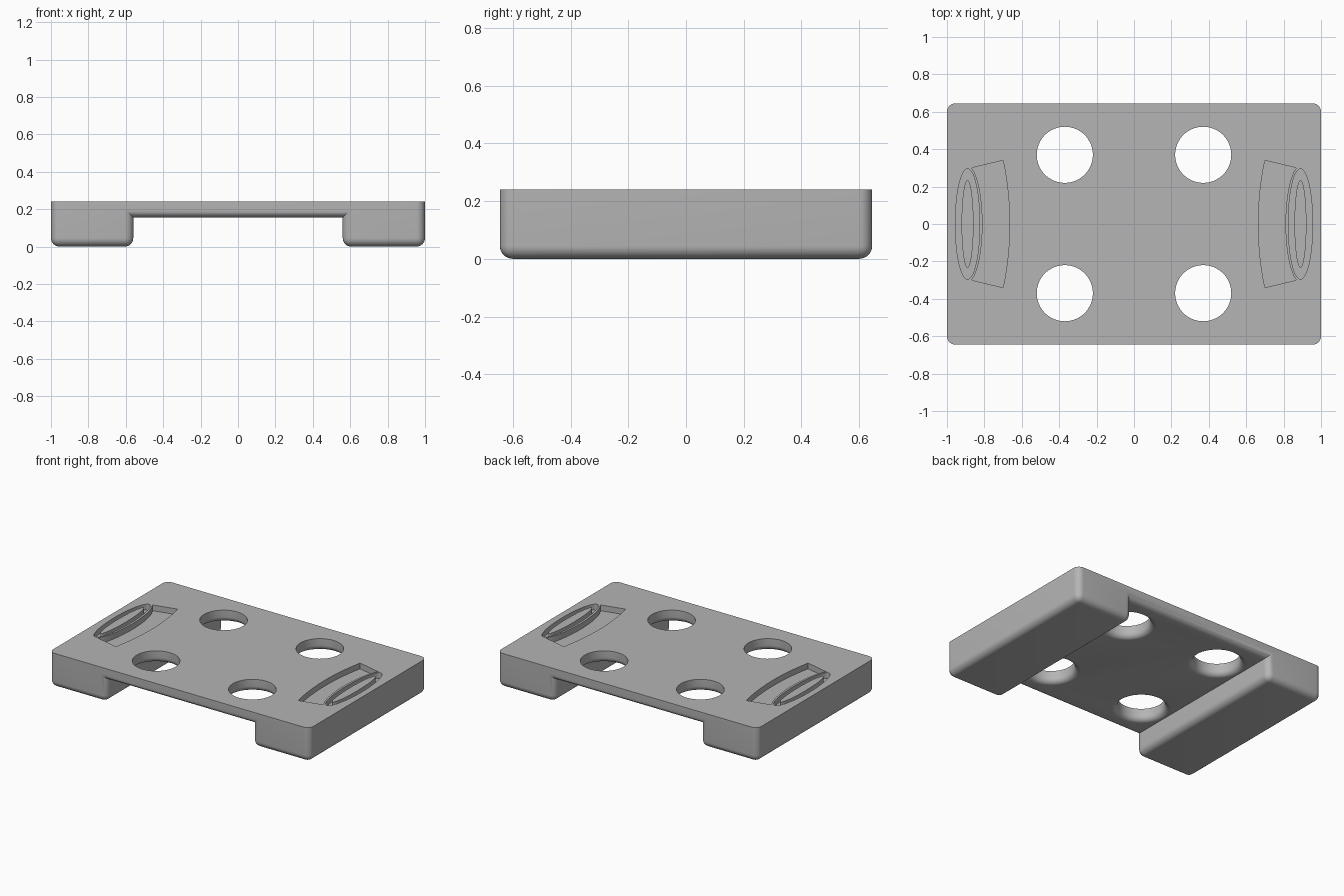
import bpy, bmesh
from math import sin, cos, pi

if "Cube" in bpy.data.objects:
    bpy.data.objects.remove(bpy.data.objects["Cube"])

TOP, UNDER, HALF_Y, FOOT_X = 0.24, 0.155, 0.645, 0.56
FILLET, FLOOR = 0.045, 0.20

grey = bpy.data.materials.new("Matte grey")
grey.use_nodes = True
grey.diffuse_color = (0.46, 0.46, 0.46, 1)
grey.node_tree.nodes["Principled BSDF"].inputs["Base Color"].default_value = grey.diffuse_color


def add_object(name, bm):
    bmesh.ops.recalc_face_normals(bm, faces=bm.faces)
    mesh = bpy.data.meshes.new(name)
    bm.to_mesh(mesh)
    bm.free()
    mesh.materials.append(grey)
    obj = bpy.data.objects.new(name, mesh)
    bpy.context.collection.objects.link(obj)
    return obj


def extrude_outline(points, offset):
    """Extrude a closed 3D outline along an offset."""
    bm = bmesh.new()
    face = bm.faces.new([bm.verts.new(p) for p in points])
    new = bmesh.ops.extrude_face_region(bm, geom=[face], use_keep_orig=True)["geom"]
    bmesh.ops.translate(bm, vec=offset, verts=[g for g in new if isinstance(g, bmesh.types.BMVert)])
    bmesh.ops.recalc_face_normals(bm, faces=bm.faces)
    return bm


def prism(name, outline, z0, z1):
    return add_object(name, extrude_outline([(x, y, z0) for x, y in outline], (0, 0, z1 - z0)))


def oval(cx, a, b, steps=64):
    return [(cx + a * cos(2 * pi * i / steps), b * sin(2 * pi * i / steps)) for i in range(steps)]


def activate(obj):
    bpy.ops.object.select_all(action="DESELECT")
    obj.select_set(True)
    bpy.context.view_layer.objects.active = obj


def cut(target, cutter):
    cutter.hide_render = True
    mod = target.modifiers.new("cut", "BOOLEAN")
    mod.operation, mod.solver, mod.object = "DIFFERENCE", "EXACT", cutter
    activate(target)
    bpy.ops.object.modifier_apply(modifier=mod.name)
    bpy.data.objects.remove(cutter)


# Bridge-shaped body: flat plate on two long feet
half = [(1, TOP), (1, 0), (FOOT_X, 0), (FOOT_X, UNDER)]
section = half + [(-x, z) for x, z in reversed(half)]
bm = extrude_outline([(x, -HALF_Y, z) for x, z in section], (0, 2 * HALF_Y, 0))
# Round every outer edge except the crisp top rim
rounded = [e for e in bm.edges if e.is_convex and min(v.co.z for v in e.verts) < TOP - 0.01]
bmesh.ops.bevel(bm, geom=rounded, offset=FILLET, segments=8, profile=0.5,
                affect="EDGES", clamp_overlap=True)
body = add_object("bridge_plate", bm)


# Round through holes, flared at the underside
def hole_cutter(cx, cy, radius=0.15, flare=0.037, sides=64, steps=8):
    rings = [(radius, TOP + 0.05)]
    for i in range(steps + 1):
        a = pi / 2 * i / steps
        rings.append((radius + flare * (1 - cos(a)), UNDER + flare * (1 - sin(a))))
    rings.append((radius + flare, UNDER - 0.05))
    bm = bmesh.new()
    loops = [[bm.verts.new((cx + r * cos(2 * pi * k / sides), cy + r * sin(2 * pi * k / sides), z))
              for k in range(sides)] for r, z in rings]
    for low, high in zip(loops, loops[1:]):
        for k in range(sides):
            n = (k + 1) % sides
            bm.faces.new((low[k], low[n], high[n], high[k]))
    bm.faces.new(loops[0])
    bm.faces.new(loops[-1])
    return add_object("hole_cutter", bm)


for sx in (-1, 1):
    for sy in (-1, 1):
        cut(body, hole_cutter(sx * 0.37, sy * 0.37))

# Oval grooves with a flush island, beside a plain curved pocket
islands = []
for side, s in (("left", 1), ("right", -1)):
    cut(body, prism("oval_cutter", oval(s * 0.89, 0.065, 0.295), FLOOR, TOP + 0.05))
    islands.append(prism(side + "_oval_island", oval(s * 0.89, 0.032, 0.235), FLOOR, TOP))
    ts = [i / 12 - 1 for i in range(25)]
    outer = [(s * (0.89 - 0.08 * cos(t * 1.3)), 0.311 * sin(t * 1.3)) for t in ts]
    inner = [(s * (0.665 + 0.035 * t * t), 0.34 * t) for t in reversed(ts)]
    cut(body, prism("pocket_cutter", outer + inner, FLOOR, TOP + 0.05))

for obj in [body] + islands:
    activate(obj)
    bpy.ops.object.shade_smooth_by_angle(angle=pi / 6)
